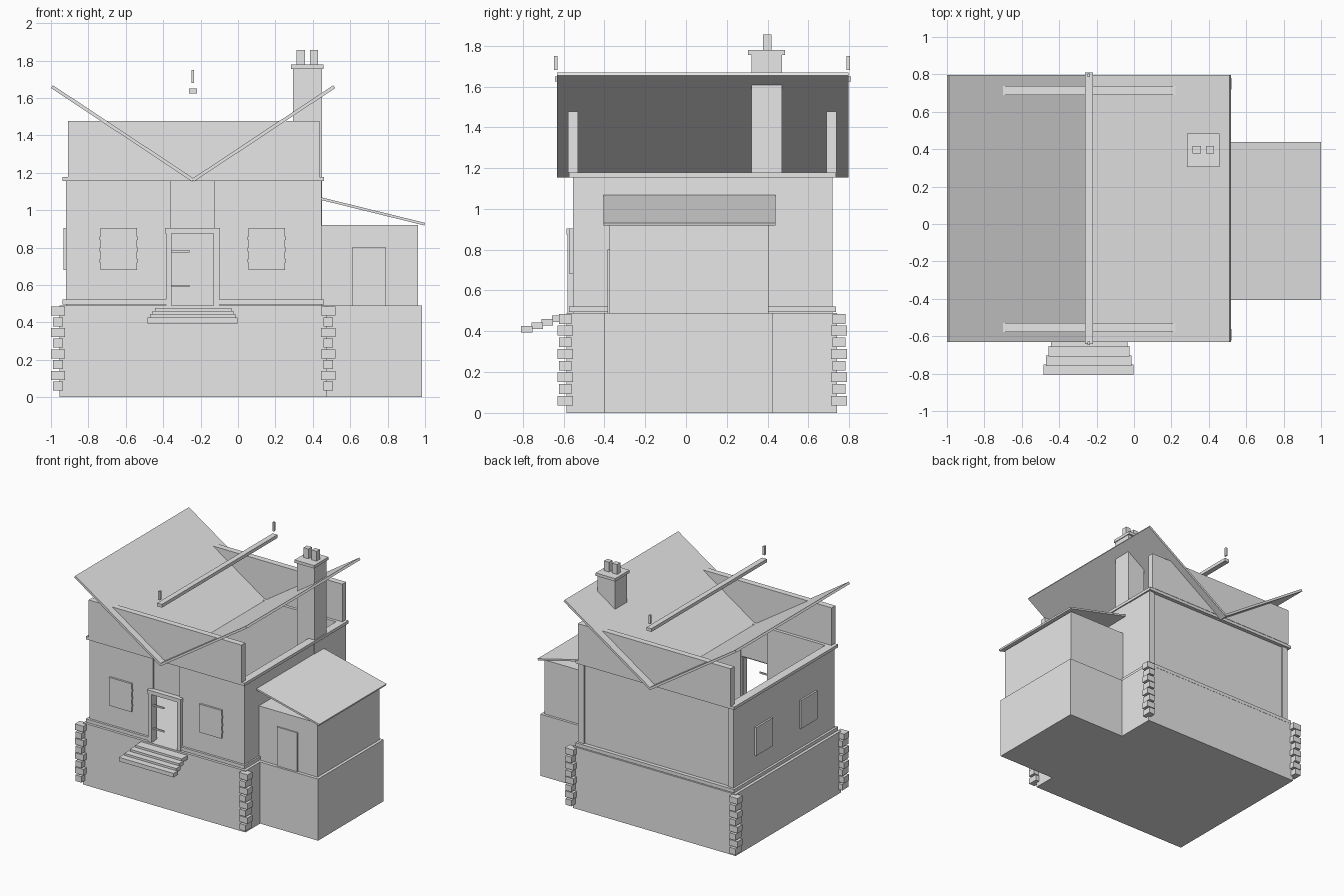
import bpy, bmesh, math
from mathutils import Matrix, Vector

if "Cube" in bpy.data.objects:
    bpy.data.objects.remove(bpy.data.objects["Cube"])

stone = bpy.data.materials.new("pale_grey")
stone.diffuse_color = (0.8, 0.8, 0.8, 1)
stone.use_nodes = True
stone.node_tree.nodes["Principled BSDF"].inputs["Base Color"].default_value = stone.diffuse_color


def make(name, boxes):
    """One object from boxes given as (x0, x1, y0, y1, z0, z1)."""
    bm = bmesh.new()
    for x0, x1, y0, y1, z0, z1 in boxes:
        m = Matrix.Translation(((x0 + x1) / 2, (y0 + y1) / 2, (z0 + z1) / 2))
        m = m @ Matrix.Diagonal((x1 - x0, y1 - y0, z1 - z0, 1))
        bmesh.ops.create_cube(bm, size=1, matrix=m)
    return finish(name, bm)


def finish(name, bm):
    bmesh.ops.recalc_face_normals(bm, faces=bm.faces)
    me = bpy.data.meshes.new(name)
    bm.to_mesh(me)
    bm.free()
    me.materials.append(stone)
    ob = bpy.data.objects.new(name, me)
    bpy.context.collection.objects.link(ob)
    return ob


def slope(name, a, b, y0, y1, t):
    """Flat roof sheet whose top runs from a to b in the xz plane."""
    bm = bmesh.new()
    d = Vector((b[0] - a[0], 0, b[1] - a[1])).normalized()
    n = Vector((-d.z, 0, d.x)) * t
    a, b = Vector((a[0], y0, a[1])), Vector((b[0], y0, b[1]))
    face = bm.faces.new([bm.verts.new(p) for p in (a, b, b - n, a - n)])
    ext = bmesh.ops.extrude_face_region(bm, geom=[face])["geom"]
    bmesh.ops.translate(bm, vec=(0, y1 - y0, 0),
                        verts=[v for v in ext if isinstance(v, bmesh.types.BMVert)])
    return finish(name, bm)


# Main extents of the house walls
X0, X1, Y0, Y1, T = -0.92, 0.447, -0.555, 0.717, 0.05
DX0, DX1 = -0.36, -0.125          # doorway
FLOOR, EAVE = 0.49, 1.165

# Plinths
make("house_plinth", [(-0.955, 0.475, -0.585, 0.74, 0, FLOOR)])
make("side_room_plinth", [(0.475, 0.985, -0.40, 0.425, 0, FLOOR)])

# Corner quoins, alternating long in x and long in y
quoins = []
for cx in (-0.9625, 0.4825):
    for cy in (-0.592, 0.75):
        for i in range(8):
            hx, hy = (0.0375, 0.031) if i % 2 else (0.026, 0.039)
            z = 0.06 + i * 0.0572
            quoins.append((cx - hx, cx + hx, cy - hy, cy + hy, z - 0.024, z + 0.024))
make("corner_quoins", quoins)

# Hollow walls: side walls project slightly past the back wall
make("side_walls", [(X0, X0 + T, Y0, Y1, FLOOR, EAVE), (X1 - T, X1, Y0, Y1, FLOOR, EAVE)])
make("front_wall", [(X0 + T, DX0, Y0, Y0 + T, FLOOR, EAVE),
                    (DX1, X1 - T, Y0, Y0 + T, FLOOR, EAVE)])
make("wall_above_door", [(DX0, DX1, Y0 + 0.01, Y0 + T - 0.01, 0.89, EAVE)])
make("back_wall", [(X0 + T, X1 - T, Y1 - T, Y1 - 0.012, FLOOR, EAVE)])


# Mouldings round the walls
def ring(z0, z1, out, gap=None):
    a, b, c, d = X0 - out, X1 + out - 0.006, Y0 - out, Y1 + out
    fronts = [(a, gap[0]), (gap[1], b)] if gap else [(a, b)]
    return [(p, q, c, Y0 + T, z0, z1) for p, q in fronts] + [
        (a, b, Y1 - T, d, z0, z1),
        (a, X0 + T, Y0 + T, Y1 - T, z0, z1), (X1 - T, b, Y0 + T, Y1 - T, z0, z1)]


make("base_moulding", ring(0.495, 0.522, 0.018, (-0.385, -0.10)))
make("eave_moulding", ring(1.155, 1.178, 0.018))

# Parapets above front and back walls
make("parapets", [(-0.91, 0.435, -0.578, -0.53, 1.178, 1.477),
                  (-0.91, 0.435, 0.69, 0.738, 1.178, 1.477)])

# Doorway surround and hinge straps
make("door_frame", [(-0.385, -0.355, -0.58, -0.535, FLOOR, 0.878),
                    (-0.13, -0.10, -0.58, -0.535, FLOOR, 0.878),
                    (-0.39, -0.095, -0.585, -0.535, 0.875, 0.905)])
make("door_hinges", [(-0.355, -0.26, -0.56, -0.55, z - 0.006, z + 0.006)
                     for z in (0.595, 0.78)])

# Shutters on the front and left walls, with small hinge knuckles
make("front_shutters", [(x, x + 0.195, Y0 - 0.015, Y0, 0.68, 0.905) for x in (-0.735, 0.057)])
make("left_shutters", [(X0 - 0.014, X0, y, y + 0.21, 0.68, 0.905) for y in (-0.32, 0.24)])
make("shutter_hinges", [(x - 0.005, x + 0.005, Y0 - 0.012, Y0, z - 0.01, z + 0.01)
                        for x in (-0.735, -0.54, 0.057, 0.252) for z in (0.73, 0.79, 0.85)])

# Entrance steps
make("entrance_steps", [(-0.483 + 0.013 * i, -0.002 - 0.011 * i,
                         -0.808 + 0.05 * i, -0.752 + 0.05 * i if i < 3 else -0.58,
                         0.395 + 0.0165 * i, 0.427 + 0.0165 * i) for i in range(4)])

# Chimney with cap and two pots
make("chimney_stack", [(0.295, 0.45, 0.32, 0.47, FLOOR, 1.757)])
make("chimney_cap", [(0.284, 0.456, 0.305, 0.485, 1.755, 1.778)])
make("chimney_pots", [(x, x + 0.044, 0.377, 0.418, 1.778, 1.856) for x in (0.313, 0.384)])

# Side room with its door and lean-to roof
make("side_room", [(X1, 0.962, -0.375, 0.405, FLOOR, 0.92)])
make("side_room_door", [(0.61, 0.79, -0.384, -0.375, FLOOR, 0.80)])
slope("lean_to_roof", (0.447, 1.068), (1.0, 0.932), -0.405, 0.438, 0.014)

# Two roof sheets meeting in a valley
slope("left_roof", (-0.99, 1.668), (-0.235, 1.168), -0.632, 0.797, 0.018)
slope("right_roof", (-0.245, 1.168), (0.51, 1.668), -0.632, 0.797, 0.018)

# Ridge beam with a finial above each end
make("ridge_beam", [(-0.262, -0.22, -0.642, 0.81, 1.624, 1.65)])
make("finials", [(-0.249, -0.235, y, y + 0.018, 1.68, 1.75) for y in (-0.647, 0.787)])
